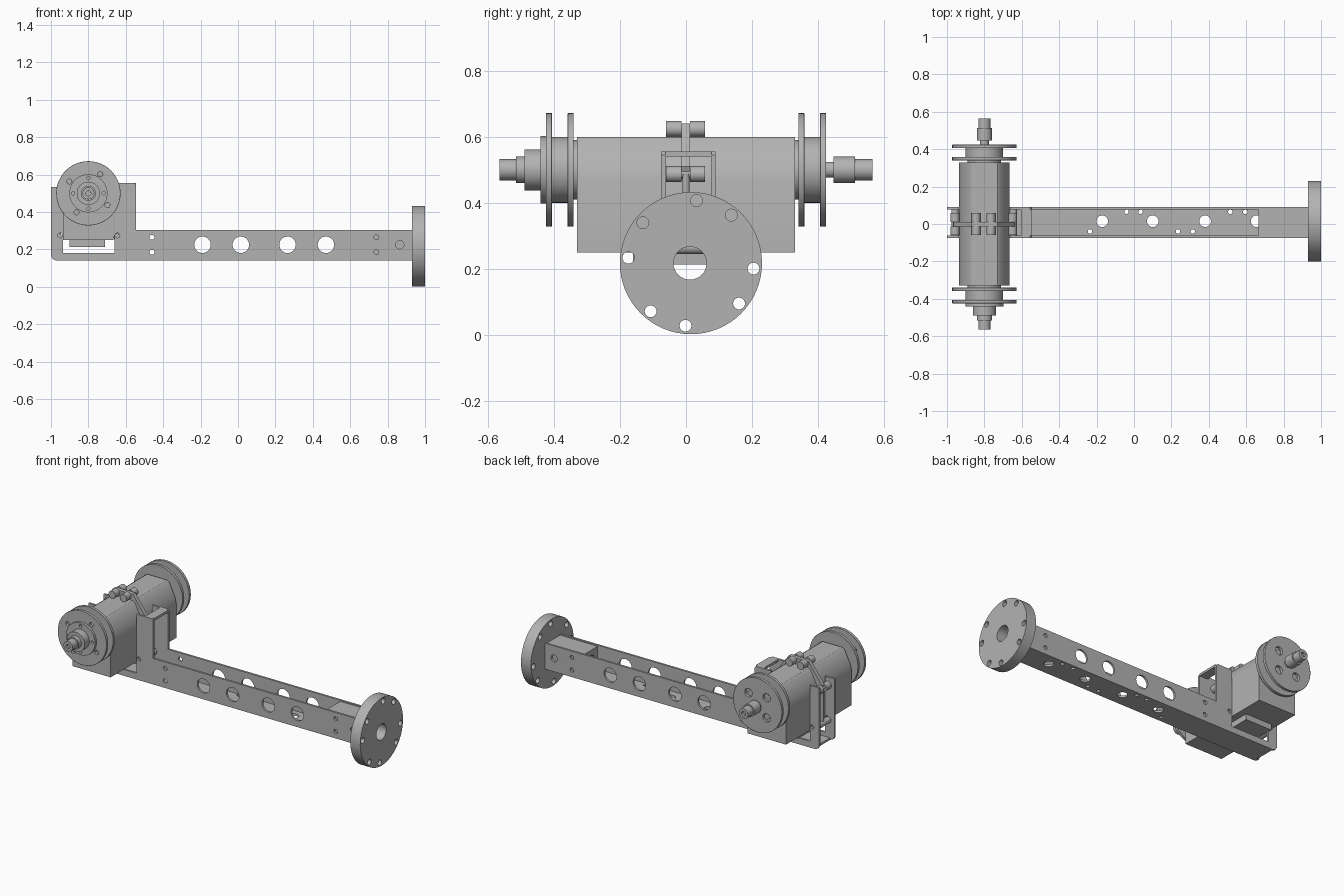
import bpy, math
from mathutils import Matrix, Vector

if "Cube" in bpy.data.objects:
    bpy.data.objects.remove(bpy.data.objects["Cube"])

grey = bpy.data.materials.new("machined_grey")
grey.use_nodes = True
grey.diffuse_color = (0.45, 0.45, 0.45, 1)
grey.node_tree.nodes["Principled BSDF"].inputs["Base Color"].default_value = (0.45, 0.45, 0.45, 1)

# Extrusion frames: outline plane axes u, v and depth axis w
FRAMES = {
    "x": (Vector((0, 1, 0)), Vector((0, 0, 1)), Vector((1, 0, 0))),
    "y": (Vector((1, 0, 0)), Vector((0, 0, 1)), Vector((0, -1, 0))),
    "z": (Vector((1, 0, 0)), Vector((0, 1, 0)), Vector((0, 0, 1))),
}


def circle(u, v, r, n=32):
    return [(u + r * math.cos(math.tau * i / n), v + r * math.sin(math.tau * i / n)) for i in range(n)]


def rect(u0, u1, v0, v1):
    return [(u0, v0), (u1, v0), (u1, v1), (u0, v1)]


def ring(u, v, radius, r, angles):
    return [circle(u + radius * math.cos(math.radians(a)), v + radius * math.sin(math.radians(a)), r, 20)
            for a in angles]


def extrude(name, axis, a, b, outline, holes=(), soften=0):
    """Extrude an outline with holes from a to b along an axis."""
    curve = bpy.data.curves.new(name, "CURVE")
    curve.dimensions = "2D"
    curve.fill_mode = "BOTH"
    curve.extrude = abs(b - a) / 2
    for loop in [outline, *holes]:
        s = curve.splines.new("POLY")
        s.points.add(len(loop) - 1)
        for p, (u, v) in zip(s.points, loop):
            p.co = (u, v, 0, 1)
        s.use_cyclic_u = True
    temp = bpy.data.objects.new(name + "_outline", curve)
    bpy.context.collection.objects.link(temp)
    bpy.context.view_layer.update()
    mesh = bpy.data.meshes.new_from_object(temp.evaluated_get(bpy.context.evaluated_depsgraph_get()))
    bpy.data.objects.remove(temp)
    u, v, w = FRAMES[axis]
    m = Matrix((u, v, w)).transposed().to_4x4()
    m.translation = Vector([(a + b) / 2 * abs(c) for c in w])
    mesh.transform(m)
    mesh.name = name
    mesh.materials.clear()
    mesh.materials.append(grey)
    ob = bpy.data.objects.new(name, mesh)
    bpy.context.collection.objects.link(ob)
    bpy.ops.object.select_all(action="DESELECT")
    ob.select_set(True)
    bpy.context.view_layer.objects.active = ob
    # Weld the caps to the sides so edges stay clean
    bpy.ops.object.mode_set(mode="EDIT")
    bpy.ops.mesh.select_all(action="SELECT")
    bpy.ops.mesh.remove_doubles(threshold=0.00001)
    bpy.ops.mesh.normals_make_consistent(inside=False)
    bpy.ops.object.mode_set(mode="OBJECT")
    if soften:
        bev = ob.modifiers.new("soft_rim", "BEVEL")
        bev.width = soften
        bev.segments = 2
        bev.angle_limit = math.radians(50)
    bpy.ops.object.shade_smooth_by_angle(angle=math.radians(30))
    return ob


def box(name, x0, x1, y0, y1, z0, z1):
    return extrude(name, "z", z0, z1, rect(x0, x1, y0, y1))


# Channel arm: two side walls with a notch for the drum body
Y0, Y1, T = -0.075, 0.09, 0.013
wall = [(-0.97, 0.14), (0.93, 0.14), (0.93, 0.305), (-0.545, 0.305), (-0.545, 0.545), (-0.555, 0.555),
        (-0.66, 0.555), (-0.66, 0.18), (-0.935, 0.18), (-0.935, 0.535), (-1, 0.535), (-1, 0.165), (-0.99, 0.148)]
wall_holes = [circle(x, 0.225, 0.044) for x in (-0.19, 0.015, 0.265, 0.47)]
wall_holes += [circle(x, z, 0.013, 16) for x in (-0.46, 0.74) for z in (0.185, 0.265)]
wall_holes += [circle(x, 0.275, 0.013, 16) for x in (-0.95, -0.645)]
wall_holes.append(circle(0.865, 0.225, 0.022))
extrude("arm_wall_front", "y", Y0, Y0 + T, wall, wall_holes)
extrude("arm_wall_back", "y", Y1 - T, Y1, wall, wall_holes)

# Arm floor with lightening and bolt holes
floor_holes = [circle(x, 0.015, 0.031) for x in (-0.17, 0.1, 0.38, 0.655)]
floor_holes += [circle(x, 0.065, 0.012, 16) for x in (-0.04, 0.035, 0.515, 0.595)]
floor_holes += [circle(x, -0.04, 0.012, 16) for x in (-0.235, 0.235, 0.315)]
extrude("arm_floor", "z", 0.14, 0.153, rect(-0.97, 0.93, Y0 + T, Y1 - T), floor_holes)
box("post_bridge", -0.605, -0.545, Y0 + T, Y1 - T, 0.54, 0.555)

# Hollow plug joining the arm to the end flange
extrude("flange_plug", "x", 0.665, 0.935, rect(Y0 + T, Y1 - T, 0.153, 0.298), [circle(0.012, 0.2175, 0.05)])

# End flange with paired bolt holes
bolts = [a + 90 * k for k in range(4) for a in (50, 85)]
extrude("end_flange", "x", 0.93, 1.0, circle(0.015, 0.2175, 0.215, 64),
        [circle(0.012, 0.2175, 0.05)] + ring(0.015, 0.2175, 0.19, 0.018, bolts))

# Drum body: chamfered housing lying across the arm
CX, CZ = -0.8, 0.5
half = [(0.135, 0.25), (0.135, 0.47), (0.125, 0.51), (0.085, 0.59), (0.07, 0.6)]
extrude("drum_body", "y", -0.33, 0.33,
        [(CX + x, z) for x, z in half] + [(CX - x, z) for x, z in reversed(half)])
box("body_foot", -0.9, -0.71, -0.16, 0.16, 0.213, 0.25)

# Pulleys at both ends: collar, drum and two rims
for side, s in (("front", -1), ("back", 1)):
    def disc(name, a, b, r, holes=(), soften=0):
        lo, hi = sorted((s * a, s * b))
        extrude(f"{side}_{name}", "y", lo, hi, circle(CX, CZ, r, 48), holes, soften)
    disc("collar", 0.33, 0.342, 0.09)
    disc("inner_rim", 0.34, 0.358, 0.172, soften=0.006)
    disc("pulley_drum", 0.358, 0.406, 0.1)
    if s < 0:
        # Front end: capped rim with stepped boss and shaft
        disc("outer_rim", 0.406, 0.424, 0.172, ring(CX, CZ, 0.12, 0.013, (58, 148, 238, 328)), 0.005)
        disc("cap", 0.424, 0.44, 0.102, ring(CX, CZ, 0.082, 0.009, (0, 90, 180, 270)))
        disc("boss", 0.44, 0.488, 0.062)
        disc("shaft_step", 0.488, 0.515, 0.04)
        disc("shaft_tip", 0.515, 0.565, 0.032, [circle(CX, CZ, 0.014, 16)], 0.004)
        disc("shaft_core", 0.515, 0.55, 0.015)
    else:
        # Back end: rim with four large sockets and a plain shaft
        disc("outer_rim", 0.406, 0.424, 0.172, ring(CX, CZ, 0.09, 0.026, (45, 135, 225, 315)), 0.005)
        disc("shaft_neck", 0.424, 0.446, 0.024)
        disc("shaft_step", 0.446, 0.512, 0.04)
        disc("shaft_tip", 0.512, 0.565, 0.032, [circle(CX, CZ, 0.014, 16)], 0.004)
        disc("shaft_core", 0.512, 0.55, 0.015)

# Clamp strap over the body, carried by pivot knuckles
over = [(0.15, 0.47), (0.165, 0.51), (0.07, 0.64), (-0.07, 0.64), (-0.165, 0.51), (-0.15, 0.47)]
under = [(-0.135, 0.47), (-0.125, 0.51), (-0.07, 0.6), (0.07, 0.6), (0.125, 0.51), (0.135, 0.47)]
extrude("clamp_strap", "y", -0.014, 0.012, [(CX + x, z) for x, z in over + under])
for i, (x, z) in enumerate(((-0.957, 0.487), (-0.845, 0.624), (-0.765, 0.624), (-0.65, 0.487))):
    for j, (a, b) in enumerate(((-0.06, -0.014), (0.012, 0.058))):
        extrude(f"clamp_knuckle_{i}_{j}", "y", a, b, circle(x, z, 0.024, 24))
    extrude(f"clamp_pin_{i}", "y", -0.06, 0.058, circle(x, z, 0.012, 16))

# Tie rods pulling the strap down into the arm
for name, x in (("left", -0.645), ("right", -0.957)):
    extrude(f"tie_rod_{name}", "z", 0.275, 0.487, circle(x, 0, 0.011, 16))
    extrude(f"rod_anchor_{name}", "y", Y0 + T, Y1 - T, circle(x, 0.265, 0.02, 20))
